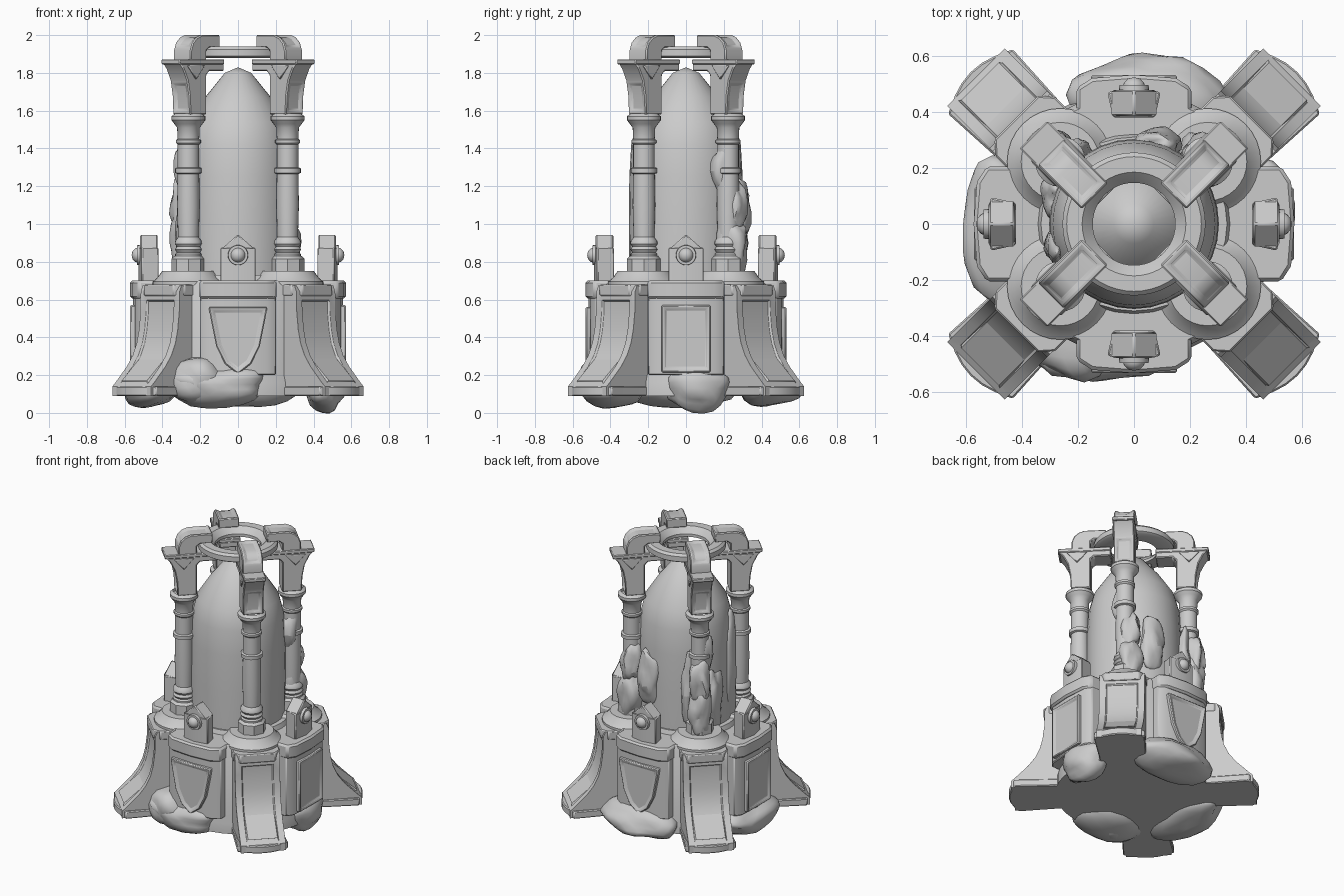
import bpy, bmesh, math, random
from mathutils import Matrix, Vector, noise

random.seed(4)
if "Cube" in bpy.data.objects:
    bpy.data.objects.remove(bpy.data.objects["Cube"])

stone = bpy.data.materials.new("grey stone")
stone.use_nodes = True
GREY = (0.6, 0.6, 0.6, 1)
stone.diffuse_color = GREY
stone.node_tree.nodes["Principled BSDF"].inputs["Base Color"].default_value = GREY


def finish(name, bm, matrix, bevel=0, angle=35):
    bmesh.ops.recalc_face_normals(bm, faces=bm.faces)
    mesh = bpy.data.meshes.new(name)
    bm.to_mesh(mesh)
    bm.free()
    mesh.materials.append(stone)
    mesh.shade_smooth()
    mesh.set_sharp_from_angle(angle=math.radians(angle))
    obj = bpy.data.objects.new(name, mesh)
    bpy.context.collection.objects.link(obj)
    obj.matrix_world = matrix
    if bevel:
        mod = obj.modifiers.new("soft_edges", "BEVEL")
        mod.width = bevel
        mod.limit_method = "ANGLE"
        mod.angle_limit = math.radians(35)
    return obj


# Extruded outline; local axes are u (outward), v (sideways) and z
def prism(name, plane, pts, lo, hi, matrix, bevel=0.006, recess=None, margin=0.025):
    place = {"uz": lambda a, b, c: (a, c, b),
             "vz": lambda a, b, c: (c, a, b),
             "uv": lambda a, b, c: (a, b, c)}[plane]
    bm = bmesh.new()
    bottom = bm.faces.new([bm.verts.new(place(a, b, lo)) for a, b in pts])
    top = bmesh.ops.extrude_face_region(bm, geom=[bottom])["geom"]
    shift = Vector(place(0, 0, hi - lo))
    bmesh.ops.translate(bm, verts=[g for g in top if isinstance(g, bmesh.types.BMVert)], vec=shift)
    bmesh.ops.recalc_face_normals(bm, faces=bm.faces)
    if recess:
        faces = [f for f in bm.faces if recess(f.normal, f.calc_center_median())]
        bmesh.ops.inset_region(bm, faces=faces, thickness=margin, use_even_offset=True)
        bmesh.ops.inset_region(bm, faces=faces, thickness=0.008, depth=-0.01, use_even_offset=True)
    return finish(name, bm, matrix, bevel)


def lathe(name, profile, matrix, steps=32):
    bm = bmesh.new()
    verts = [bm.verts.new((r, 0, z)) for r, z in profile]
    edges = [bm.edges.new(pair) for pair in zip(verts, verts[1:])]
    bmesh.ops.spin(bm, geom=verts + edges, axis=(0, 0, 1), cent=(0, 0, 0),
                   steps=steps, angle=math.tau)
    bmesh.ops.remove_doubles(bm, verts=bm.verts, dist=0.0005)
    return finish(name, bm, matrix)


def rock(name, centre, size, rough=0.3, tilt=0):
    bm = bmesh.new()
    bmesh.ops.create_icosphere(bm, subdivisions=3, radius=1)
    seed = Vector((random.random() * 9, random.random() * 9, random.random() * 9))
    for v in bm.verts:
        v.co *= 1 + rough * noise.noise(v.co * 1.3 + seed)
    matrix = Matrix.Translation(centre) @ Matrix.Rotation(tilt, 4, "Z") @ Matrix.Diagonal((*size, 1))
    return finish(name, bm, matrix, angle=40)


def mirrored(half):
    return half + [(a, -b) for a, b in reversed(half) if b]


outward = lambda n, c: n.x > 0.9

# Central drum, deck and smooth vessel
wide = Matrix.Diagonal((1.07, 1, 1, 1))
lathe("base_drum", [(0, 0.09), (0.48, 0.09), (0.48, 0.16), (0.47, 0.2), (0.47, 0.67),
                    (0.45, 0.7), (0.32, 0.7), (0.31, 0.73), (0, 0.73)], wide)
lathe("vessel", [(0.3, 0.7), (0.303, 1.0), (0.3, 1.25), (0.29, 1.42), (0.26, 1.54),
                 (0.175, 1.67), (0.07, 1.8), (0, 1.83)], Matrix())
lathe("top_ring", [(0.147, 1.88), (0.24, 1.88), (0.255, 1.89), (0.255, 1.925), (0.24, 1.94),
                   (0.185, 1.94), (0.165, 1.92), (0.147, 1.9), (0.147, 1.88)], Matrix(), 48)

# Four diagonal legs, each with a column, capital and arched bracket
leg_outline = [(0.2, 0.09), (0.768, 0.09), (0.768, 0.14), (0.745, 0.16), (0.71, 0.195),
               (0.66, 0.245), (0.615, 0.305), (0.585, 0.37), (0.568, 0.44), (0.556, 0.54),
               (0.555, 0.64), (0.54, 0.675), (0.2, 0.675)]
capital_outline = [(0.27, 1.58), (0.395, 1.58), (0.4, 1.68), (0.415, 1.76), (0.445, 1.82),
                   (0.47, 1.85), (0.14, 1.85), (0.14, 1.81), (0.25, 1.81), (0.27, 1.79)]
arch_outline = [(0.39, 1.86), (0.39, 1.92), (0.375, 1.96), (0.345, 1.987), (0.31, 2.0),
                (0.17, 2.0), (0.17, 1.935), (0.25, 1.935), (0.27, 1.92), (0.27, 1.86)]
foot_outline = mirrored([(0.3, 0.147), (0.5, 0.15), (0.746, 0.163), (0.775, 0.1), (0.79, 0.05),
                         (0.795, 0)])
column_profile = [(0.07, 0.82), (0.07, 0.84), (0.062, 0.85), (0.072, 0.865), (0.062, 0.88),
                  (0.072, 0.895), (0.07, 0.91), (0.055, 0.93), (0.06, 1.1), (0.057, 1.265),
                  (0.07, 1.27), (0.07, 1.295), (0.057, 1.3), (0.057, 1.42), (0.066, 1.43),
                  (0.066, 1.445), (0.057, 1.45), (0.06, 1.51), (0.075, 1.53), (0.09, 1.55),
                  (0.09, 1.57), (0.07, 1.585)]
for sy, depth in ((-1, "front"), (1, "back")):
    for sx, side in ((-1, "right"), (1, "left")):
        tag = f"{depth}_{side}"
        frame = (Matrix.Translation((0.02 * sx, -0.02 * sy, 0))
                 @ Matrix.Rotation(math.atan2(sy, sx), 4, "Z"))
        axis = frame @ Matrix.Translation((0.343, 0, 0))
        prism(f"{tag}_leg", "uz", leg_outline, -0.145, 0.145, frame,
              recess=lambda n, c: n.x > 0.3 and 0.15 < c.z < 0.62, margin=0.042)
        prism(f"{tag}_foot", "uv", foot_outline, 0.09, 0.14, frame)
        prism(f"{tag}_leg_cap", "uv", mirrored([(0.25, 0.15), (0.52, 0.15), (0.565, 0.11)]),
              0.62, 0.68, frame)
        lathe(f"{tag}_collar", [(0, 0.67), (0.19, 0.67), (0.19, 0.695), (0.165, 0.715),
                                (0.14, 0.75), (0, 0.75)], axis)
        lathe(f"{tag}_plinth", [(0, 0.74), (0.09, 0.74), (0.09, 0.815), (0.075, 0.83), (0, 0.83)],
              axis, steps=8)
        lathe(f"{tag}_column", column_profile, axis, 24)
        prism(f"{tag}_capital", "uz", capital_outline, -0.066, 0.066, frame,
              recess=lambda n, c: n.x > 0.85 and c.z < 1.77, margin=0.018)
        prism(f"{tag}_capital_slab", "uv", mirrored([(0.14, 0.07), (0.478, 0.07)]),
              1.845, 1.872, frame, 0.005)
        for v in (-0.067, 0.067):
            prism(f"{tag}_capital_triangle", "uz", [(0.29, 1.84), (0.42, 1.84), (0.355, 1.765)],
                  v - 0.008, v + 0.008, frame, 0.004)
        prism(f"{tag}_arch", "uz", arch_outline, -0.066, 0.066, frame,
              recess=lambda n, c: c.z > 1.94 and n.z > 0.2, margin=0.02)

# Four side walls with a framed panel and a bolted upright
shield = [(-0.155, 0.56), (0.155, 0.56), (0.145, 0.5), (0.115, 0.35), (0.07, 0.26),
          (0, 0.205), (-0.07, 0.26), (-0.115, 0.35), (-0.145, 0.5)]
rectangle = [(-0.13, 0.215), (0.13, 0.215), (0.13, 0.57), (-0.13, 0.57)]
wall = mirrored([(0.3, 0.2), (0.475, 0.2), (0.505, 0.155), (0.515, 0)])
wall_cap = mirrored([(0.3, 0.205), (0.485, 0.205), (0.52, 0.15), (0.532, 0)])
upright = mirrored([(0.38, 0.075), (0.47, 0.095), (0.488, 0)])
bolt = [(0, 0.045), (0.02, 0.041), (0.036, 0.026), (0.038, 0.018), (0.052, 0.018), (0.054, 0), (0, 0)]
for name, turn, push in (("front", -90, 0), ("left", 0, 0.04), ("back", 90, 0), ("right", 180, 0.04)):
    frame = Matrix.Rotation(math.radians(turn), 4, "Z") @ Matrix.Translation((push, 0, 0))
    prism(f"{name}_wall", "uv", wall, 0.2, 0.64, frame)
    prism(f"{name}_wall_cap", "uv", wall_cap, 0.605, 0.7, frame, 0.012)
    prism(f"{name}_panel", "vz", shield if push == 0 else rectangle, 0.47, 0.531, frame,
          recess=outward, margin=0.016)
    prism(f"{name}_upright", "uv", upright, 0.68, 0.875, frame, 0.006)
    prism(f"{name}_upright_gable", "vz", [(-0.085, 0.87), (0.085, 0.87), (0, 0.945)],
          0.385, 0.478, frame, 0.006)
    lathe(f"{name}_bolt", bolt, frame @ Matrix.Translation((0.478, 0, 0.835))
          @ Matrix.Rotation(math.pi / 2, 4, "Y"), 20)

# Boulders under each side of the base
for centre, size, tilt in (
        ((-0.12, -0.39, 0.15), (0.29, 0.18, 0.11), -0.15),
        ((-0.2, -0.41, 0.17), (0.16, 0.15, 0.13), 0.3),
        ((0.06, 0.43, 0.14), (0.3, 0.18, 0.11), -0.1),
        ((-0.46, -0.03, 0.13), (0.15, 0.29, 0.1), 0.1),
        ((0.46, 0.06, 0.13), (0.11, 0.17, 0.12), 0.1)):
    rock("base_boulder", centre, size, 0.24, tilt)

# Rubble clinging to the rear columns and the vessel
for sx in (-1, 1):
    for dx, dy, z, r, h in ((-0.015, 0.03, 0.9, 0.08, 0.17), (-0.02, 0.03, 1.1, 0.07, 0.16),
                            (-0.01, -0.02, 1.28, 0.062, 0.17)):
        rock("column_rubble", (sx * 0.265 + dx, 0.22 + dy, z), (r, r, h), 0.4)
for centre, size in (((0.08, 0.29, 1.06), (0.09, 0.05, 0.17)),
                     ((-0.2, 0.25, 1.0), (0.05, 0.05, 0.26)),
                     ((-0.28, 0.1, 0.92), (0.05, 0.08, 0.22)),
                     ((-0.27, -0.09, 1.05), (0.045, 0.07, 0.35))):
    rock("vessel_rubble", centre, size, 0.4)
